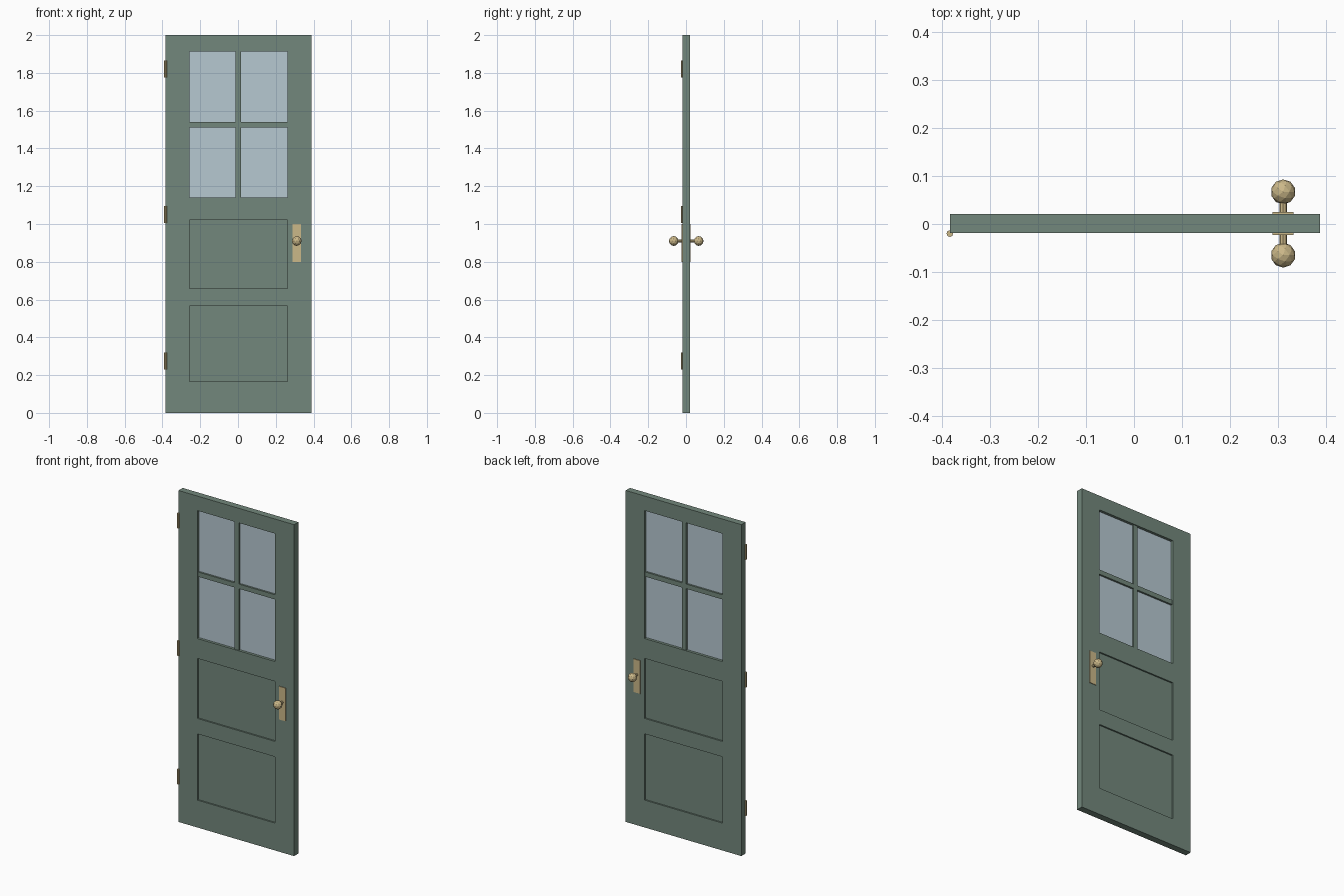
import bpy
import math

cube = bpy.data.objects.get("Cube")
if cube:
    bpy.data.objects.remove(cube, do_unlink=True)


def material(name, color):
    mat = bpy.data.materials.new(name)
    mat.use_nodes = True
    mat.diffuse_color = (*color, 1)
    mat.node_tree.nodes["Principled BSDF"].inputs["Base Color"].default_value = (*color, 1)
    return mat


green = material("sage green paint", (0.17, 0.245, 0.2))
glass = material("pale blue glass", (0.47, 0.58, 0.64))
brass = material("brass", (0.6, 0.48, 0.25))

MID_Y = 0.001    # middle of the door's thickness
THICK = 0.04
LEFT, RIGHT = -0.384, 0.388
OPEN_L, OPEN_R = -0.258, 0.262


def finish(name, mat):
    obj = bpy.context.object
    obj.name = name
    obj.data.name = name
    obj.data.materials.append(mat)
    return obj


def box(name, x0, x1, z0, z1, depth, mat, y=MID_Y):
    bpy.ops.mesh.primitive_cube_add(size=1, location=((x0 + x1) / 2, y, (z0 + z1) / 2))
    obj = finish(name, mat)
    obj.scale = (x1 - x0, depth, z1 - z0)
    bpy.ops.object.transform_apply(location=False, rotation=False)
    return obj


# Stiles and rails
box("hinge_stile", LEFT, OPEN_L, 0, 2, THICK, green)
box("lock_stile", OPEN_R, RIGHT, 0, 2, THICK, green)
rails = {"bottom_rail": (0, 0.165), "middle_rail": (0.565, 0.658),
         "lock_rail": (1.02, 1.14), "top_rail": (1.912, 2)}
for name, (z0, z1) in rails.items():
    box(name, OPEN_L, OPEN_R, z0, z1, THICK, green)

# Recessed panels
box("lower_panel", OPEN_L, OPEN_R, 0.165, 0.565, 0.022, green)
box("upper_panel", OPEN_L, OPEN_R, 0.658, 1.02, 0.022, green)

# Window with crossing glazing bars
box("window_glass", OPEN_L, OPEN_R, 1.14, 1.912, 0.008, glass)
box("vertical_glazing_bar", -0.012, 0.016, 1.14, 1.912, 0.03, green)
box("left_glazing_bar", 0.016, OPEN_R, 1.512, 1.54, 0.03, green)
box("right_glazing_bar", OPEN_L, -0.012, 1.512, 1.54, 0.03, green)

# Backplate, stem and faceted knob on each face
KNOB_X, KNOB_Z = 0.311, 0.91
for side, label in ((-1, "front"), (1, "back")):
    box(label + "_backplate", KNOB_X - 0.022, KNOB_X + 0.022, 0.8, 1.0, 0.004,
        brass, MID_Y + side * (THICK / 2 + 0.002))
    bpy.ops.mesh.primitive_cylinder_add(
        vertices=8, radius=0.008, depth=0.03, rotation=(math.pi / 2, 0, 0),
        location=(KNOB_X, MID_Y + side * 0.034, KNOB_Z))
    finish(label + "_knob_stem", brass)
    bpy.ops.mesh.primitive_ico_sphere_add(
        subdivisions=2, radius=0.026, location=(KNOB_X, MID_Y + side * 0.066, KNOB_Z))
    finish(label + "_knob", brass)

# Hinge barrels
for label, z in (("lower", 0.275), ("middle", 1.05), ("upper", 1.82)):
    bpy.ops.mesh.primitive_cylinder_add(
        vertices=8, radius=0.007, depth=0.09, location=(LEFT, MID_Y - THICK / 2 - 0.001, z))
    finish(label + "_hinge", brass)
